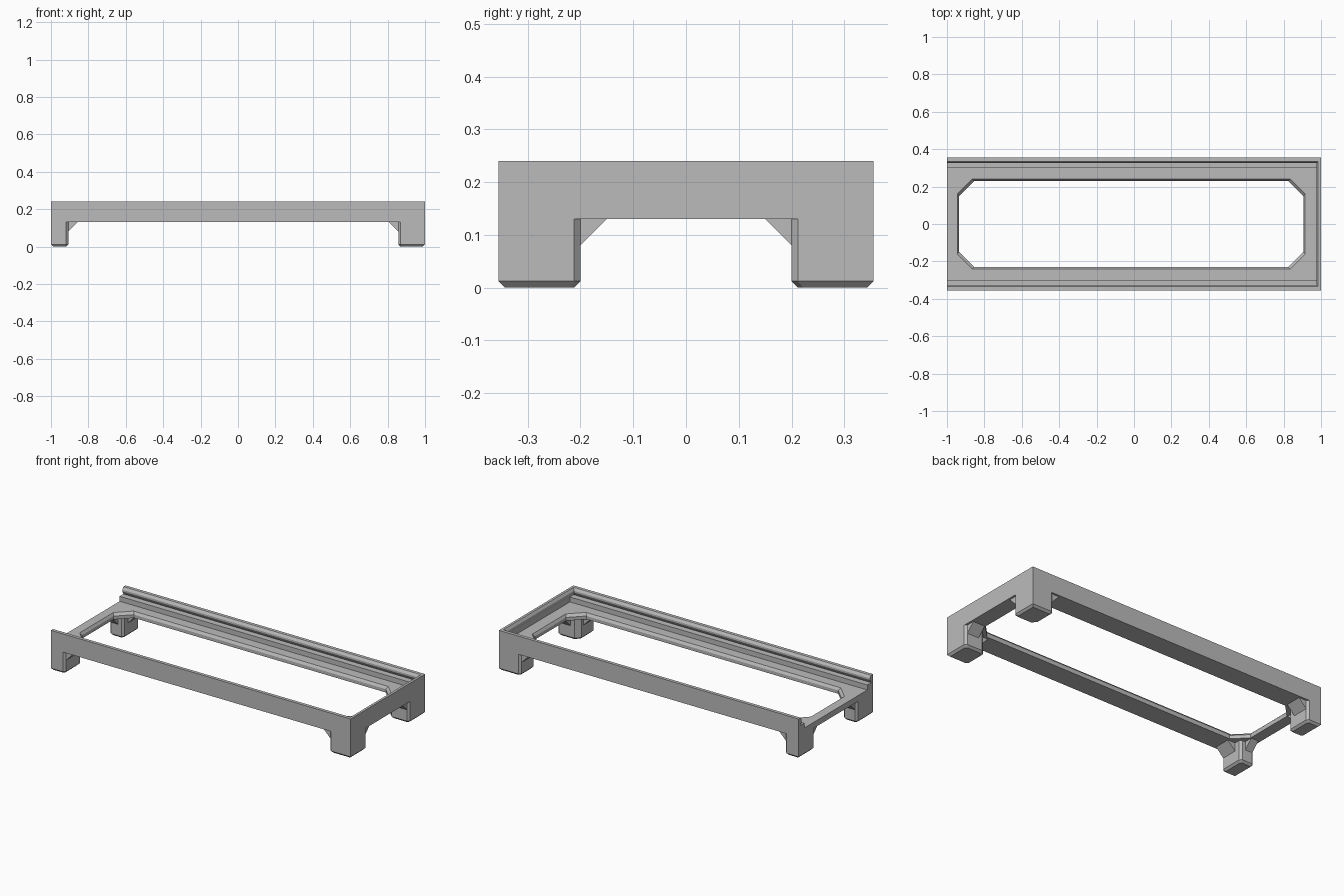
import bpy
import bmesh
from mathutils import Vector

if "Cube" in bpy.data.objects:
    bpy.data.objects.remove(bpy.data.objects["Cube"])

grey = bpy.data.materials.new("plain_grey")
grey.use_nodes = True
tone = (0.5, 0.5, 0.5, 1)
grey.diffuse_color = tone
grey.node_tree.nodes["Principled BSDF"].inputs["Base Color"].default_value = tone

W, D, H = 1.0, 0.355, 0.24         # half length, half depth, full height
UNDER, FLOOR = 0.13, 0.165         # underside and top of the base plate
CH = 0.012                         # small chamfer on the feet


def loft(name, rings):
    """Closed solid through rings that have equal point counts."""
    bm = bmesh.new()
    loops = [[bm.verts.new(p) for p in ring] for ring in rings]
    n = len(loops[0])
    for a, b in zip(loops, loops[1:]):
        for i in range(n):
            j = (i + 1) % n
            bm.faces.new((a[i], a[j], b[j], b[i]))
    bm.faces.new(loops[0])
    bm.faces.new(loops[-1])
    bmesh.ops.recalc_face_normals(bm, faces=bm.faces)
    mesh = bpy.data.meshes.new(name)
    bm.to_mesh(mesh)
    bm.free()
    mesh.materials.append(grey)
    obj = bpy.data.objects.new(name, mesh)
    bpy.context.collection.objects.link(obj)
    return obj


def along_x(name, profile, x0, x1):
    return loft(name, [[(x, y, z) for y, z in profile] for x in (x0, x1)])


def along_y(name, profile, y0, y1):
    return loft(name, [[(x, y, z) for x, z in profile] for y in (y0, y1)])


def octagon(grow, z):
    x0, x1, y, c = -0.935 - grow, 0.905 + grow, 0.23 + grow, 0.08
    return [(x0 + c, -y, z), (x1 - c, -y, z), (x1, c - y, z), (x1, y - c, z),
            (x1 - c, y, z), (x0 + c, y, z), (x0, y - c, z), (x0, c - y, z)]


# Base plate with a funnel edged octagonal opening
plate = loft("base_plate", [[(-W, -D, z), (W, -D, z), (W, D, z), (-W, D, z)]
                            for z in (UNDER, FLOOR)])
cutter = loft("opening_cutter", [octagon(0, UNDER - 0.05), octagon(0, FLOOR - 0.015),
                                 octagon(0.01, FLOOR), octagon(0.01, FLOOR + 0.05)])
cutter.hide_render = True
cut = plate.modifiers.new("opening", "BOOLEAN")
cut.operation, cut.solver, cut.object = "DIFFERENCE", "EXACT", cutter
bpy.context.view_layer.update()
graph = bpy.context.evaluated_depsgraph_get()
opened = bpy.data.meshes.new_from_object(plate.evaluated_get(graph))
plate.modifiers.clear()
plate.data = opened
bpy.data.objects.remove(cutter)

# Side rails: undercut lip above a ledge
rail = [(D, FLOOR), (D, H), (D - 0.02, H), (D - 0.03, 0.225), (D - 0.03, 0.215),
        (D - 0.018, 0.195), (0.30, 0.195), (0.30, FLOOR)]
for side, s in (("front", -1), ("back", 1)):
    along_x(side + "_rail", [(s * y, z) for y, z in rail], -W, W)

# Closed end wall with the same lip
wall = [(W, FLOOR), (W, H), (W - 0.015, H), (W - 0.025, 0.225), (W - 0.025, 0.215),
        (W - 0.015, 0.195), (W - 0.015, FLOOR)]
along_y("end_wall", wall, -D, D)


# Corner feet and the sloped gussets beside them
def corner(label, sx, sy, x_in, cut_size, hole_x):
    y_in = 0.20
    plan = [(W, D), (x_in + CH, D), (x_in, D - CH), (x_in, y_in + cut_size),
            (x_in + cut_size, y_in), (W - CH, y_in), (W, y_in + CH)]
    mid = Vector(((W + x_in) / 2, (D + y_in) / 2))
    kx = 1 - 2 * CH / (W - x_in)
    ky = 1 - 2 * CH / (D - y_in)
    sole = [(mid.x + (x - mid.x) * kx, mid.y + (y - mid.y) * ky) for x, y in plan]
    loft(label + "_foot", [[(sx * x, sy * y, z) for x, y in ring]
                           for ring, z in ((sole, 0), (plan, CH), (plan, UNDER))])

    def slope(edge, s):
        return [(s * (edge + 0.01), 0.08), (s * edge, 0.08),
                (s * (edge - 0.05), UNDER), (s * (edge + 0.01), UNDER)]
    along_y(label + "_long_gusset", slope(x_in, sx), sy * 0.245, sy * (D - CH))
    along_x(label + "_short_gusset", slope(y_in, sy), sx * hole_x, sx * (W - CH))


for side, sy in (("front", -1), ("back", 1)):
    corner(side + "_left", 1, sy, 0.857, 0.028, 0.91)
    corner(side + "_right", -1, sy, 0.907, 0.012, 0.94)
